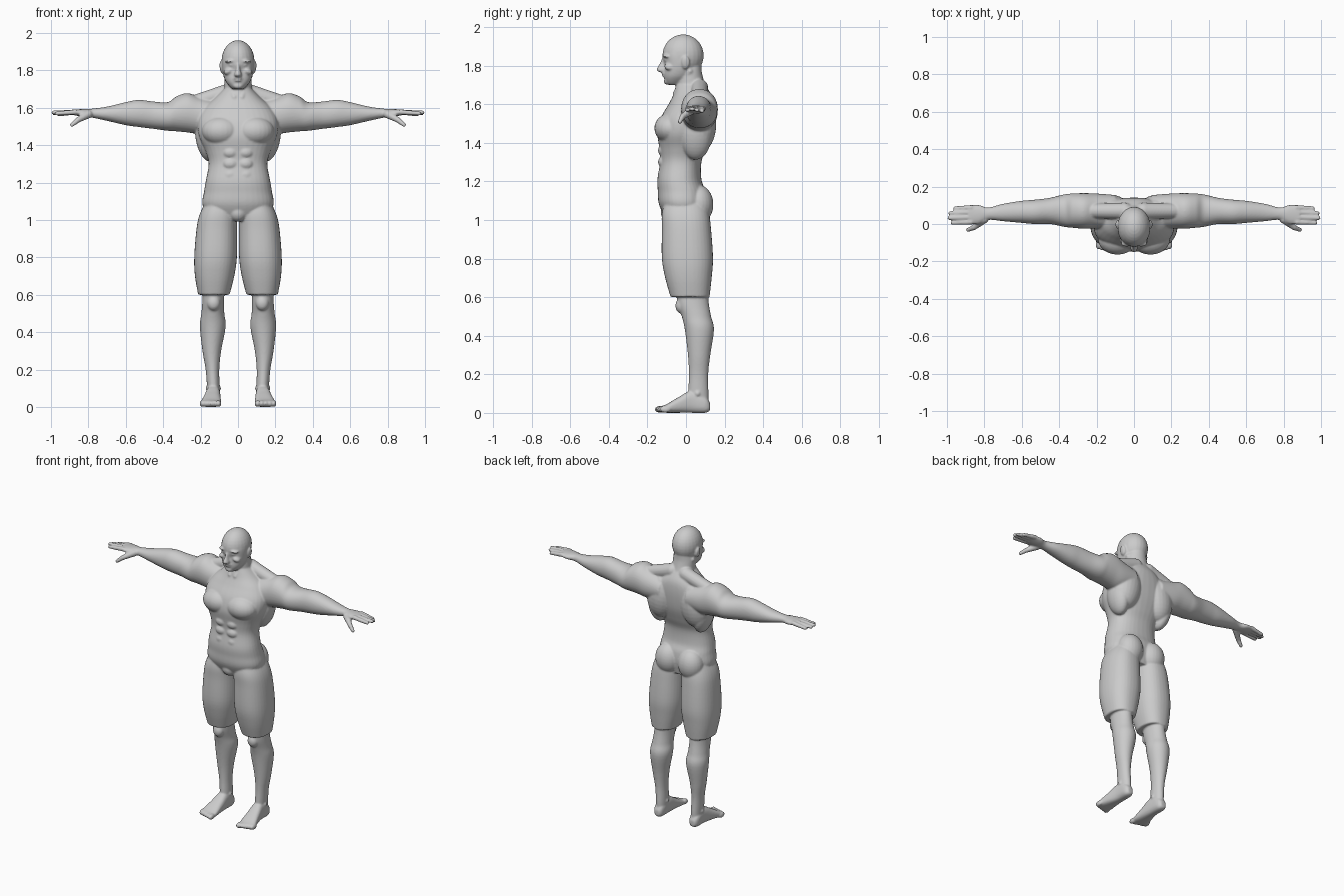
import bpy, bmesh, math
from mathutils import Matrix, Vector

if "Cube" in bpy.data.objects:
    bpy.data.objects.remove(bpy.data.objects["Cube"], do_unlink=True)

grey = bpy.data.materials.new("plain grey")
grey.use_nodes = True
grey.diffuse_color = (.6, .6, .6, 1)
grey.node_tree.nodes["Principled BSDF"].inputs["Base Color"].default_value = (.6, .6, .6, 1)

bm = bmesh.new()


def spline(a, b, c, d, t):
    return [q + t / 2 * (r - p + t * (2 * p - 5 * q + 4 * r - s + t * (3 * (q - r) + s - p)))
            for p, q, r, s in zip(a, b, c, d)]


def loft(axis, sections, power=2.3, sides=36, steps=5):
    """Closed tube along an axis; section = position, low/high of the other two axes."""
    last = len(sections) - 1
    dense = []
    for i in range(last):
        quad = [sections[min(max(i + k, 0), last)] for k in (-1, 0, 1, 2)]
        dense += [spline(*quad, s / steps) for s in range(steps)]
    dense.append(sections[-1])
    rings = []
    for pos, a0, a1, b0, b1 in dense:
        ring = []
        for k in range(sides):
            ang = math.tau * k / sides
            ca, sa = math.cos(ang), math.sin(ang)
            co = [(a0 + a1) / 2 + (a1 - a0) / 2 * math.copysign(abs(ca) ** (2 / power), ca),
                  (b0 + b1) / 2 + (b1 - b0) / 2 * math.copysign(abs(sa) ** (2 / power), sa)]
            co.insert(axis, pos)
            ring.append(bm.verts.new(co))
        rings.append(ring)
    for lo, hi in zip(rings, rings[1:]):
        for k in range(sides):
            j = (k + 1) % sides
            bm.faces.new((lo[k], lo[j], hi[j], hi[k]))
    bm.faces.new(rings[0][::-1])
    bm.faces.new(rings[-1])


def column(sections, power=2.3):
    """Upright tube centred on x = 0: height, half width, front, back."""
    loft(2, [(z, -w, w, f, b) for z, w, f, b in sections], power)


def ball(centre, radii, turn=0):
    m = Matrix.Translation(centre) @ Matrix.Rotation(turn, 4, 'Y') @ Matrix.Diagonal((*radii, 1))
    bmesh.ops.create_uvsphere(bm, u_segments=24, v_segments=16, radius=1, matrix=m)


def limb(start, end, r0, r1):
    p, q = Vector(start), Vector(end)
    m = Matrix.Translation((p + q) / 2) @ (q - p).to_track_quat('Z', 'Y').to_matrix().to_4x4()
    bmesh.ops.create_cone(bm, cap_ends=True, segments=16, radius1=r0, radius2=r1,
                          depth=(q - p).length, matrix=m)
    ball(p, (r0,) * 3)
    ball(q, (r1,) * 3)


# torso
column([(1, .15, -.1, .09), (1.08, .19, -.14, .105), (1.15, .182, -.146, .1),
        (1.21, .172, -.148, .08), (1.3, .157, -.134, .08), (1.37, .175, -.138, .105),
        (1.45, .21, -.148, .13), (1.53, .215, -.13, .14), (1.6, .18, -.09, .14),
        (1.65, .125, -.065, .13), (1.7, .075, -.05, .1)])
ball((.088, -.08, 1.475), (.105, .084, .078))            # chest muscle
ball((.125, .075, 1.5), (.1, .082, .15), -.12)           # shoulder blade
ball((.17, .05, 1.43), (.055, .08, .12), .2)             # side of back
ball((.085, .065, 1.08), (.085, .077, .1))               # buttock
ball((0, -.085, 1.04), (.05, .046, .05))                 # crotch
limb((.05, .07, 1.685), (.24, .07, 1.625), .045, .04)    # neck to shoulder slope
for z in (1.24, 1.3, 1.36):                              # stomach muscles
    ball((.04, -.115, z), (.042, .03, .032))

# shorts
loft(2, [(1.1, .02, .17, -.11, .1), (1.03, .006, .205, -.125, .12), (.95, .005, .222, -.125, .13),
         (.8, .006, .234, -.125, .14), (.7, .02, .23, -.108, .133), (.6, .045, .213, -.08, .122)])

# lower leg
loft(2, [(.66, .075, .185, -.04, .11), (.57, .075, .19, -.045, .118), (.5, .073, .196, -.022, .13),
         (.43, .066, .204, -.006, .145), (.3, .09, .19, .01, .126), (.2, .1, .173, .015, .115),
         (.1, .098, .165, .012, .116), (.03, .1, .16, .02, .115)], 2)
ball((.13, -.025, .555), (.035, .03, .04))               # kneecap
ball((.132, .06, .1), (.042, .025, .024))                # ankle

# foot
loft(1, [(.125, .115, .15, .012, .05), (.1, .1, .165, 0, .085), (.03, .095, .17, 0, .115),
         (-.04, .092, .185, 0, .08), (-.1, .09, .2, 0, .045), (-.13, .095, .198, .002, .034)], 2.6)
for i in range(5):
    ball((.105 + i * .022, -.135 + i * .007, .018), (.016 - i * .001, .028, .018))

# arm
loft(0, [(.1, -.03, .155, 1.47, 1.63), (.2, -.025, .163, 1.46, 1.655), (.27, -.025, .165, 1.468, 1.678),
         (.33, -.02, .163, 1.474, 1.66), (.375, -.015, .158, 1.477, 1.63), (.45, 0, .14, 1.487, 1.633),
         (.53, 0, .13, 1.497, 1.642), (.6, .006, .124, 1.507, 1.63), (.7, .015, .108, 1.53, 1.606),
         (.78, .022, .088, 1.547, 1.595), (.83, 0, .102, 1.552, 1.593), (.885, 0, .1, 1.562, 1.59)], 2.1)

# fingers and thumb
for i, tip in enumerate((.97, .987, .982, .957)):
    y = .01 + i * .026
    limb((.87, y, 1.577), (tip, y - .004, 1.574 - abs(i - 1) * .005), .014, .011)
limb((.8, .025, 1.565), (.855, -.018, 1.535), .022, .015)
limb((.855, -.018, 1.535), (.888, -.032, 1.508), .015, .011)

# neck
column([(1.6, .11, -.06, .135), (1.66, .085, -.062, .122), (1.7, .074, -.052, .1),
        (1.76, .07, -.045, .083), (1.8, .06, -.03, .08)], 2)
limb((.062, .02, 1.77), (.02, -.055, 1.655), .016, .014)

# head
ball((0, -.015, 1.852), (.088, .107, .109))
column([(1.7, .03, -.095, -.03), (1.72, .05, -.108, 0), (1.75, .07, -.113, .03),
        (1.8, .083, -.11, .06), (1.86, .085, -.113, .07), (1.9, .07, -.095, .05)])
column([(1.765, .016, -.135, -.09), (1.777, .02, -.153, -.09), (1.81, .011, -.137, -.09),
        (1.85, .012, -.118, -.09)], 2)                   # nose
ball((.038, -.1, 1.85), (.034, .022, .009), .1)          # brow
ball((.034, -.098, 1.828), (.016, .014, .008))           # eye
ball((.05, -.085, 1.795), (.028, .027, .018), .4)        # cheek
ball((0, -.108, 1.757), (.027, .019, .006))              # upper lip
ball((0, -.106, 1.745), (.022, .019, .006))              # lower lip
ball((0, -.095, 1.718), (.028, .02, .018))               # chin
ball((.088, -.002, 1.815), (.01, .022, .034), .15)       # ear

# mirror everything and fuse it into one skin
bmesh.ops.recalc_face_normals(bm, faces=bm.faces)
mesh = bpy.data.meshes.new("body")
bm.to_mesh(mesh)
bm.free()
body = bpy.data.objects.new("body", mesh)
bpy.context.collection.objects.link(body)
body.modifiers.new("mirror", 'MIRROR').use_mirror_merge = False
remesh = body.modifiers.new("fuse", 'REMESH')
remesh.mode = 'VOXEL'
remesh.voxel_size = .0055
relax = body.modifiers.new("relax", 'SMOOTH')
relax.factor, relax.iterations = .5, 5
fused = bpy.data.meshes.new_from_object(body.evaluated_get(bpy.context.evaluated_depsgraph_get()))
bpy.data.objects.remove(body, do_unlink=True)

# cut the skin along sleeves, hems and neckline
SLEEVE, HEM, NECK_SIDE, NECK_LOW = .375, .607, .125, 1.535
bm = bmesh.new()
bm.from_mesh(fused)
low = min(v.co.z for v in bm.verts)
bmesh.ops.translate(bm, verts=bm.verts, vec=(0, 0, -low))
for co, no in (((SLEEVE, 0, 0), (1, 0, 0)), ((-SLEEVE, 0, 0), (1, 0, 0)),
               ((NECK_SIDE, 0, 0), (1, 0, 0)), ((-NECK_SIDE, 0, 0), (1, 0, 0)),
               ((0, 0, HEM), (0, 0, 1)), ((0, 0, NECK_LOW), (0, 0, 1))):
    bmesh.ops.bisect_plane(bm, geom=bm.verts[:] + bm.edges[:] + bm.faces[:], plane_co=co, plane_no=no)
bm.to_mesh(fused)
bm.free()


def region(c):
    side = "left" if c.x > 0 else "right"
    if abs(c.x) > SLEEVE:
        return side + "_arm"
    if c.z < HEM:
        return side + "_leg"
    if c.z > NECK_LOW and abs(c.x) < NECK_SIDE:
        return "head_and_neck"
    return "shirt_and_shorts"


for name in ("left_arm", "right_arm", "left_leg", "right_leg", "head_and_neck", "shirt_and_shorts"):
    bm = bmesh.new()
    bm.from_mesh(fused)
    other = [f for f in bm.faces if region(f.calc_center_median()) != name]
    bmesh.ops.delete(bm, geom=other, context='FACES')
    for f in bm.faces:
        f.smooth = True
        f.material_index = 0
    part = bpy.data.meshes.new(name)
    bm.to_mesh(part)
    bm.free()
    part.materials.append(grey)
    bpy.context.collection.objects.link(bpy.data.objects.new(name, part))
bpy.data.meshes.remove(fused)
